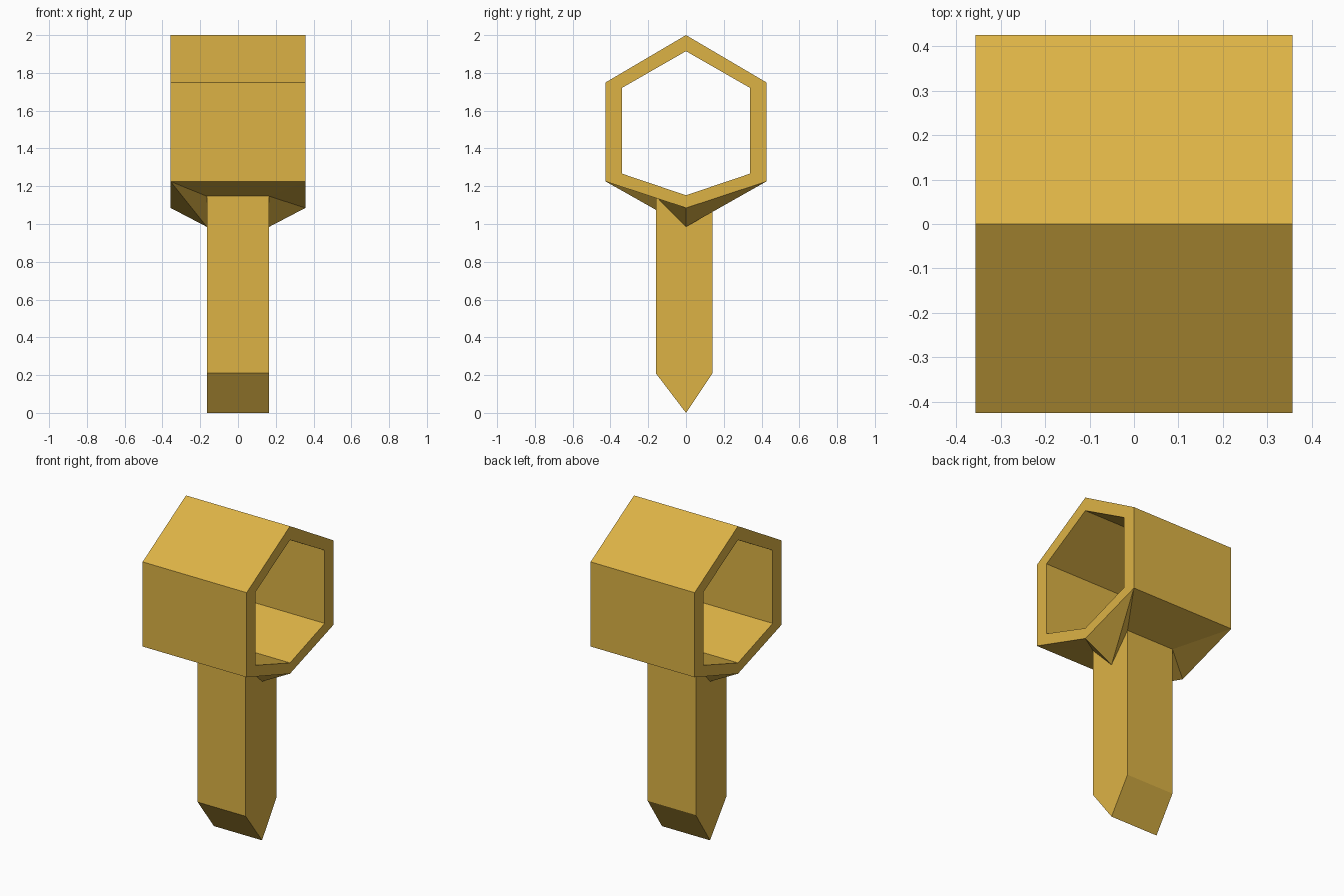
import bpy, bmesh

if "Cube" in bpy.data.objects:
    bpy.data.objects.remove(bpy.data.objects["Cube"])

gold = bpy.data.materials.new("gold")
gold.diffuse_color = (0.72, 0.45, 0.06, 1)
gold.use_nodes = True
gold.node_tree.nodes["Principled BSDF"].inputs["Base Color"].default_value = gold.diffuse_color


def make(name, faces):
    """Build a flat-shaded object from faces given as lists of points."""
    bm = bmesh.new()
    for pts in faces:
        bm.faces.new([bm.verts.new(p) for p in pts])
    bmesh.ops.remove_doubles(bm, verts=bm.verts, dist=0.0001)
    bmesh.ops.recalc_face_normals(bm, faces=bm.faces)
    mesh = bpy.data.meshes.new(name)
    bm.to_mesh(mesh)
    bm.free()
    mesh.materials.append(gold)
    ob = bpy.data.objects.new(name, mesh)
    bpy.context.collection.objects.link(ob)
    return ob


def at(x, profile):
    return [(x, y, z) for y, z in profile]


def band(a, b):
    """Quads joining two equal rings of points."""
    n = len(a)
    return [[a[i], a[(i + 1) % n], b[(i + 1) % n], b[i]] for i in range(n)]


W, S = 0.357, 0.165          # half widths of ring and shaft
outer = [(0, 1.085), (0.425, 1.225), (0.425, 1.75), (0, 2.0), (-0.425, 1.75), (-0.425, 1.225)]
inner = [(0, 1.152), (0.34, 1.267), (0.34, 1.72), (0, 1.915), (-0.34, 1.72), (-0.34, 1.267)]
shaft = [(-0.16, 1.147), (0, 0.985), (0.14, 1.147), (0.14, 0.21), (0, 0), (-0.16, 0.21)]

# Shaft and collar together with the hexagonal ring: one continuous shell
ol, orr = at(-W, outer), at(W, outer)
il, ir = at(-W, inner), at(W, inner)
sl, sr = at(-S, shaft), at(S, shaft)

faces = band(ol, orr)[1:5]                      # outer walls, open underneath
faces += band(il, ir)                           # inner walls
faces += band(ol, il) + band(orr, ir)           # rims
faces += band(sl, sr)[2:]                       # shaft walls and pointed tip
faces += [sl, sr]                               # shaft sides

# Collar flaring from the ring down to the shaft
faces += [[ol[1], orr[1], sr[2], sl[2]], [ol[5], orr[5], sr[0], sl[0]]]
for ring, stem, fold_back in ((orr, sr, True), (ol, sl, False)):
    for edge, top, fold in ((ring[1], stem[2], fold_back), (ring[5], stem[0], not fold_back)):
        low, tip = ring[0], stem[1]
        if fold:
            faces += [[edge, low, tip], [edge, tip, top]]
        else:
            faces += [[edge, low, top], [low, tip, top]]

make("hex_ring_with_shaft", faces)
